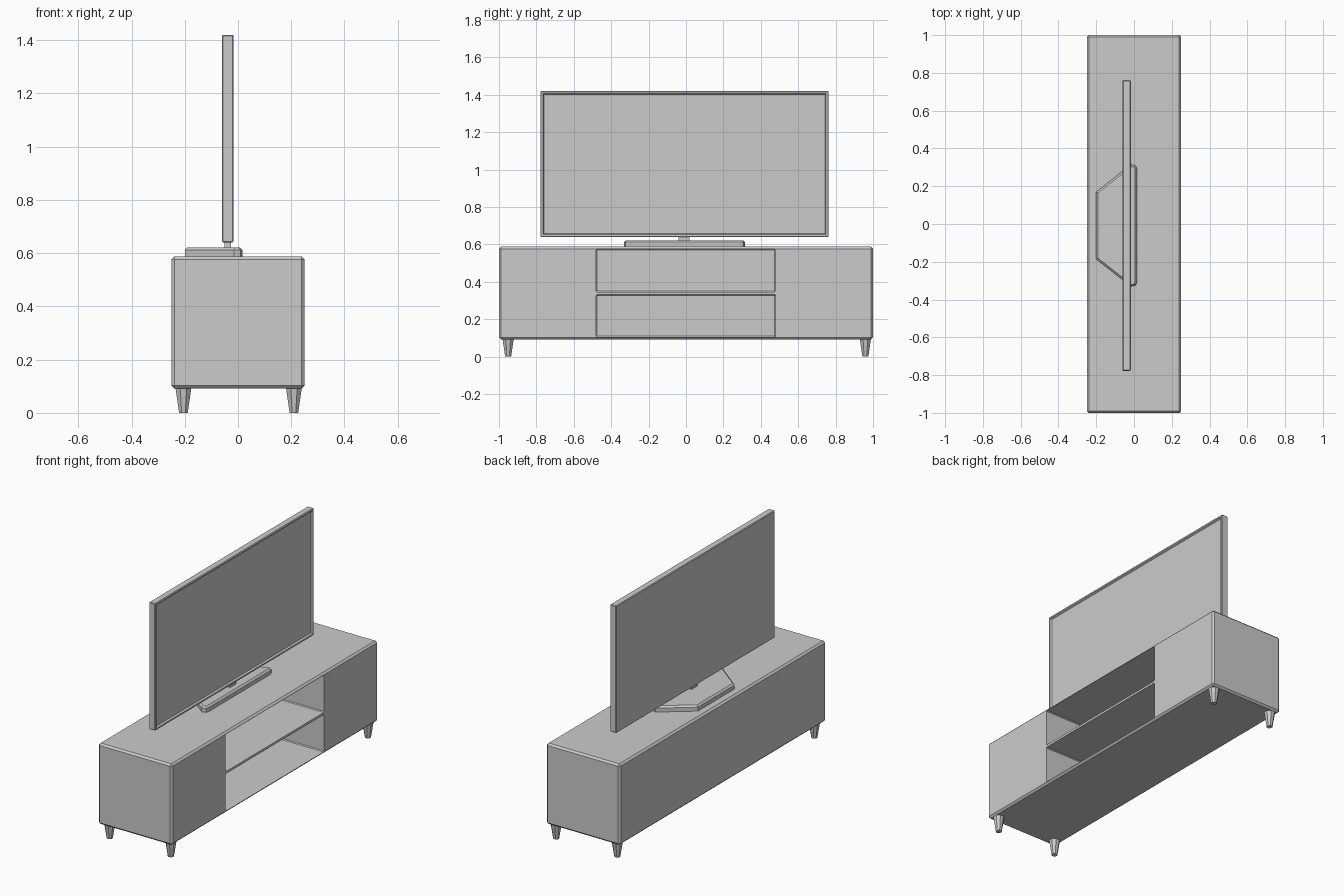
import bpy, bmesh
from math import pi
from mathutils import Matrix

if "Cube" in bpy.data.objects:
    bpy.data.objects.remove(bpy.data.objects["Cube"])


def finish(name, bm):
    bmesh.ops.recalc_face_normals(bm, faces=bm.faces)
    me = bpy.data.meshes.new(name)
    bm.to_mesh(me)
    bm.free()
    ob = bpy.data.objects.new(name, me)
    bpy.context.collection.objects.link(ob)
    return ob


def box_bm(lo, hi, bevel=0.0):
    bm = bmesh.new()
    mid = [(a + b) / 2 for a, b in zip(lo, hi)]
    size = [b - a for a, b in zip(lo, hi)]
    bmesh.ops.create_cube(bm, size=1, matrix=Matrix.Translation(mid) @ Matrix.Diagonal((*size, 1)))
    if bevel:
        bmesh.ops.bevel(bm, geom=bm.edges[:], offset=bevel, segments=1, affect='EDGES')
    return bm


# Cabinet with two open compartments facing +x
cabinet = finish("cabinet", box_bm((-0.25, -1, 0.092), (0.25, 1, 0.588), 0.011))
for z0, z1 in ((0.105, 0.333), (0.347, 0.575)):
    cutter = finish("compartment_cutter", box_bm((-0.235, -0.48, z0), (0.35, 0.478, z1), 0.005))
    cutter.hide_render = True
    mod = cabinet.modifiers.new("compartment", 'BOOLEAN')
    mod.operation = 'DIFFERENCE'
    mod.solver = 'EXACT'
    mod.object = cutter
    bpy.context.view_layer.objects.active = cabinet
    bpy.ops.object.modifier_apply(modifier=mod.name)
    bpy.data.objects.remove(cutter)

# Tapered eight-sided legs
for x, side in ((-0.205, "back"), (0.21, "front")):
    for y, end in ((-0.951, "left"), (0.959, "right")):
        bm = bmesh.new()
        bmesh.ops.create_cone(bm, cap_ends=True, segments=8, radius1=0.0175, radius2=0.033, depth=0.1,
                              matrix=Matrix.Translation((x, y, 0.05)) @ Matrix.Rotation(pi / 8, 4, 'Z'))
        finish(f"{side}_{end}_leg", bm)

# Television panel with recessed screen
bm = box_bm((-0.06, -0.778, 0.64), (-0.017, 0.762, 1.42), 0.004)
bm.normal_update()
screen = max(bm.faces, key=lambda f: f.calc_center_median().x)
bmesh.ops.inset_region(bm, faces=[screen], thickness=0.012, depth=0)
bmesh.ops.inset_region(bm, faces=[screen], thickness=0.008, depth=-0.01)
finish("television", bm)

# Stand foot: chamfered trapezoid
half = [(0.016, 0.300), (0.010, 0.316), (-0.015, 0.323), (-0.2, 0.178)]
outline = half + [(x, -y) for x, y in reversed(half)]
bm = bmesh.new()
base = bm.faces.new([bm.verts.new((x, y - 0.008, 0.585)) for x, y in outline])
bmesh.ops.recalc_face_normals(bm, faces=[base])
ext = bmesh.ops.extrude_face_region(bm, geom=[base])
bmesh.ops.translate(bm, verts=[g for g in ext["geom"] if isinstance(g, bmesh.types.BMVert)], vec=(0, 0, 0.037))
rim = [e for e in bm.edges if all(v.co.z > 0.6 for v in e.verts)]
bmesh.ops.bevel(bm, geom=rim, offset=0.01, segments=1, affect='EDGES')
finish("stand_foot", bm)

# Neck joining foot and panel
finish("stand_neck", box_bm((-0.05, -0.04, 0.612), (-0.026, 0.018, 0.65)))
